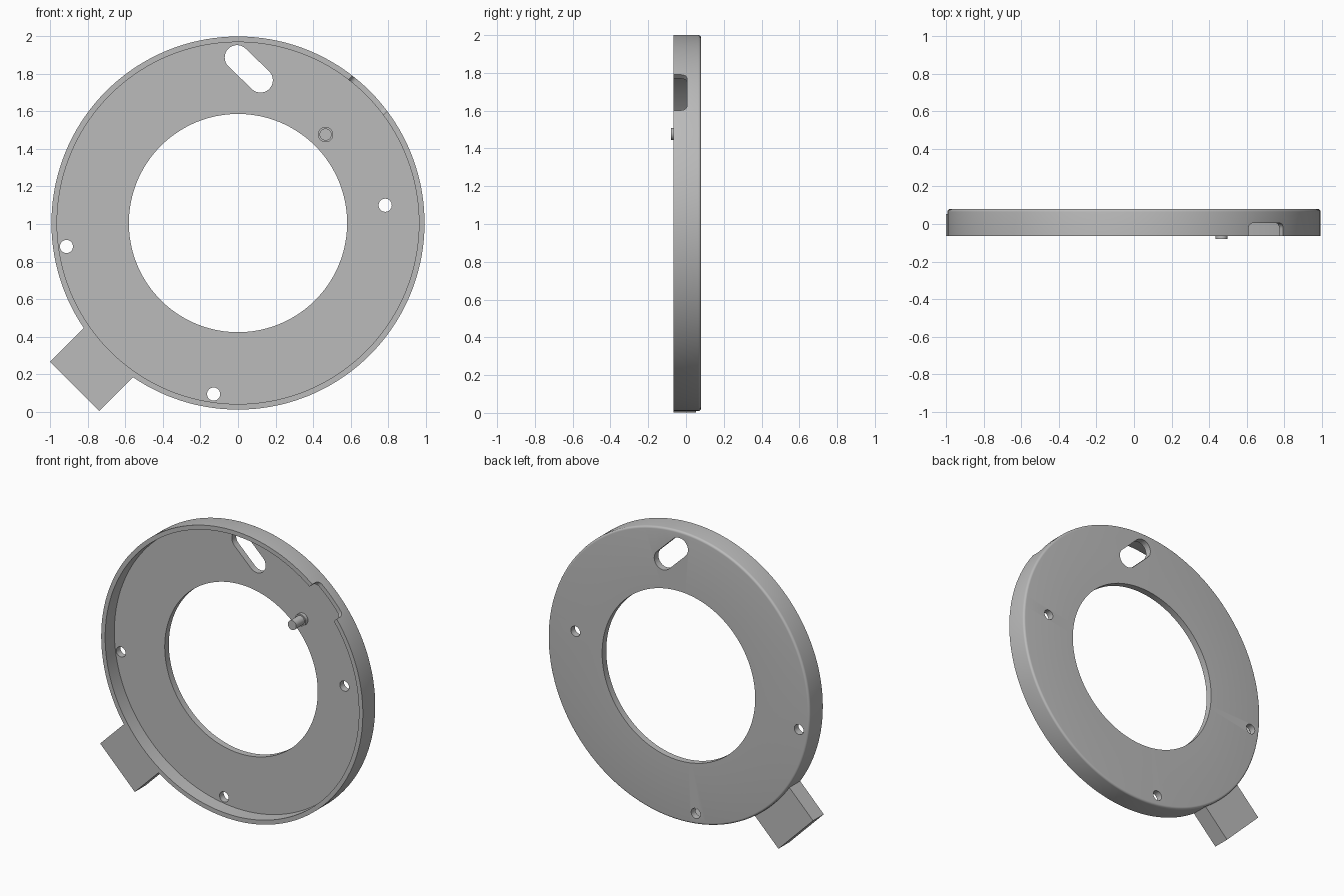
import bpy, bmesh
from math import sin, cos, pi, radians
from mathutils import Vector, Matrix

if "Cube" in bpy.data.objects:
    bpy.data.objects.remove(bpy.data.objects["Cube"])

CZ = 1.005                      # height of the ring axis
FRONT, BACK, FLOOR = -0.065, 0.08, 0.035
R_OUT, R_RIM, R_HOLE = 0.995, 0.965, 0.582
X, Y, Z = Vector((1, 0, 0)), Vector((0, 1, 0)), Vector((0, 0, 1))

grey = bpy.data.materials.new("plain grey")
grey.use_nodes = True
grey.diffuse_color = (0.5, 0.5, 0.5, 1)
grey.node_tree.nodes["Principled BSDF"].inputs["Base Color"].default_value = (0.5, 0.5, 0.5, 1)


def make_object(name, bm):
    bmesh.ops.recalc_face_normals(bm, faces=bm.faces)
    mesh = bpy.data.meshes.new(name)
    bm.to_mesh(mesh)
    bm.free()
    mesh.materials.append(grey)
    obj = bpy.data.objects.new(name, mesh)
    bpy.context.collection.objects.link(obj)
    return obj


def prism(name, outline, start, end, u=X, v=Z, w=Y, origin=(0, 0, 0)):
    """Extrude a flat outline in the u-v plane along w."""
    bm = bmesh.new()
    o = Vector(origin)
    face = bm.faces.new([bm.verts.new(o + u * a + v * b + w * start) for a, b in outline])
    moved = bmesh.ops.extrude_face_region(bm, geom=[face])["geom"]
    bmesh.ops.translate(bm, vec=w * (end - start),
                        verts=[g for g in moved if isinstance(g, bmesh.types.BMVert)])
    return make_object(name, bm)


def arc(cx, cy, r, a0, a1, n):
    return [(cx + r * cos(radians(a0 + (a1 - a0) * i / n)),
             cy + r * sin(radians(a0 + (a1 - a0) * i / n))) for i in range(n + 1)]


def circle(cx, cy, r, n=32):
    return arc(cx, cy, r, 0, 360, n)[:-1]


def lathe(name, profile, cx, cz, steps):
    """Spin a closed (radius, y) profile about a y axis."""
    bm = bmesh.new()
    rings = []
    for i in range(steps):
        a = 2 * pi * i / steps
        rings.append([bm.verts.new((cx + r * cos(a), y, cz + r * sin(a))) for r, y in profile])
    n = len(profile)
    for i in range(steps):
        p, q = rings[i], rings[(i + 1) % steps]
        for j in range(n):
            k = (j + 1) % n
            bm.faces.new((p[j], p[k], q[k], q[j]))
    return make_object(name, bm)


def cut(target, cutter):
    mod = target.modifiers.new("cut", "BOOLEAN")
    mod.operation, mod.solver, mod.object = "DIFFERENCE", "EXACT", cutter
    bpy.context.view_layer.objects.active = target
    bpy.ops.object.modifier_apply(modifier=mod.name)
    bpy.data.objects.remove(cutter)


# Shallow dished ring with a rounded rear edge
FILLET = 0.015
profile = [(R_HOLE, FLOOR), (R_RIM, FLOOR), (R_RIM, FRONT), (R_OUT, FRONT)]
profile += arc(R_OUT - FILLET, BACK - FILLET, FILLET, 0, 90, 5)
profile += [(R_HOLE, BACK)]
ring = lathe("ring_housing", profile, 0, CZ, 144)

# Screw holes
for x, z in ((0.785, 1.10), (-0.915, 0.88), (-0.13, 0.093)):
    cut(ring, prism("hole_cutter", circle(x, z, 0.035), -0.2, 0.2))

# Slanted slot
slot = arc(-0.005, 1.888, 0.066, 45, 225, 16) + arc(0.12, 1.767, 0.066, 225, 405, 16)
cut(ring, prism("slot_cutter", slot, -0.2, 0.2))

# Round-cornered notch in the rim
a = radians(44.5)
radial, tangent = Vector((cos(a), 0, sin(a))), Vector((-sin(a), 0, cos(a)))
half, deep, r = 0.132, 0.005, 0.03
notch = [(-half, -0.2), (half, -0.2)]
notch += arc(half - r, deep - r, r, 0, 90, 6) + arc(r - half, deep - r, r, 90, 180, 6)
cut(ring, prism("notch_cutter", notch, 0.9, 1.1, tangent, Y, radial, (0, 0, CZ)))

# Square tab on the lower side
d = Vector((-1, 0, -1)).normalized()
p = Vector((-1, 0, 1)).normalized()
w = 0.186
tab = prism("side_tab", [(0.972, -w), (1.232, -w), (1.232, w), (0.972, w)],
            FRONT, 0.052, d, p, Y, (0, 0, CZ))

# Stepped locating pin
base = prism("pin_base", circle(0.467, 1.477, 0.041), 0.01, FLOOR + 0.01)
tip = prism("pin_tip", circle(0.467, 1.477, 0.032), -0.08, 0.02)

# Smooth curved walls, crisp edges
bpy.ops.object.select_all(action="DESELECT")
for obj in (ring, base, tip):
    obj.select_set(True)
bpy.context.view_layer.objects.active = ring
bpy.ops.object.shade_smooth_by_angle(angle=radians(30))
